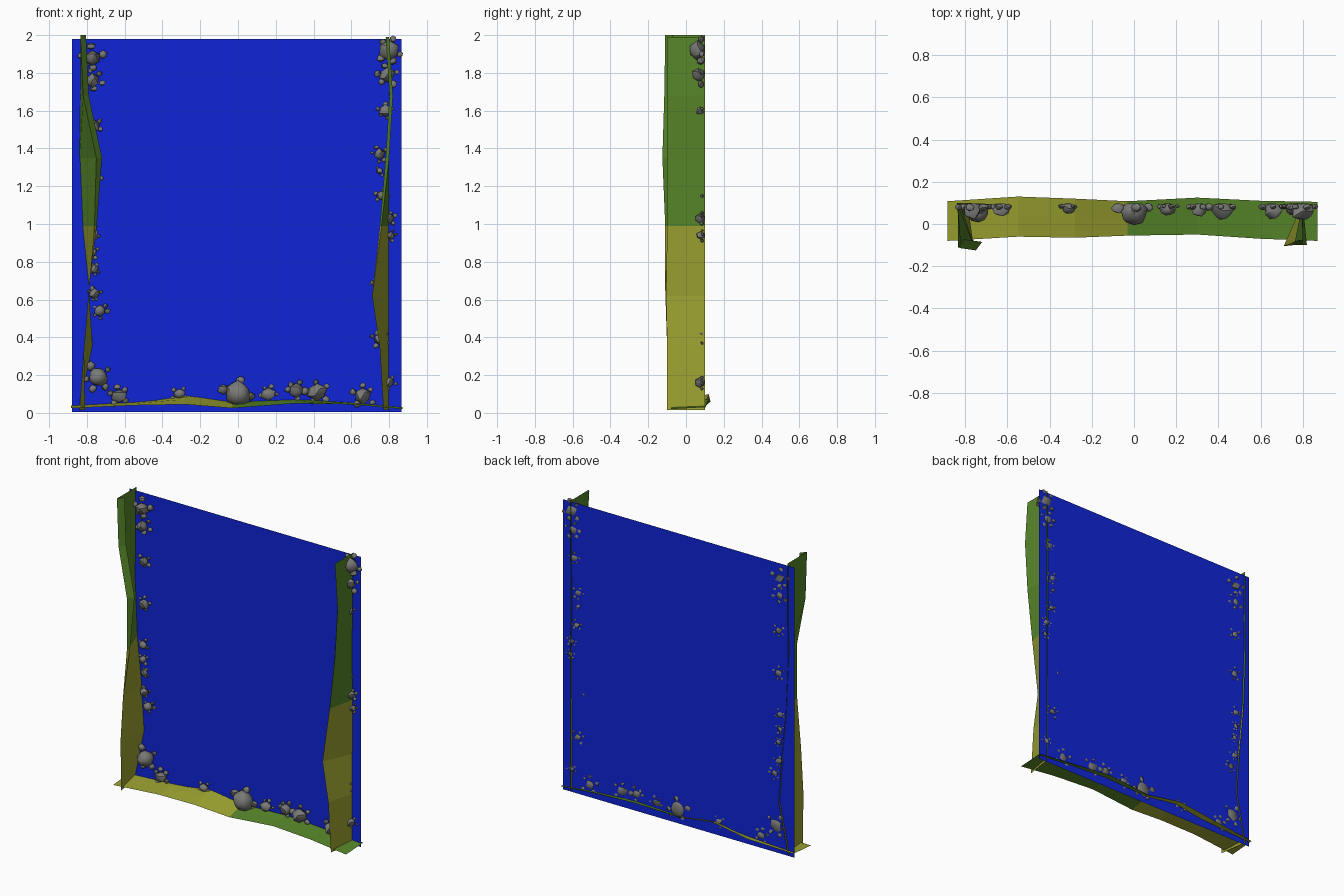
import bpy, bmesh, math, random
from mathutils import Vector

if "Cube" in bpy.data.objects:
    bpy.data.objects.remove(bpy.data.objects["Cube"])

random.seed(4)


def material(name, rgb):
    m = bpy.data.materials.new(name)
    m.diffuse_color = (*rgb, 1)
    m.use_nodes = True
    m.node_tree.nodes["Principled BSDF"].inputs["Base Color"].default_value = m.diffuse_color
    return m


BLUE = material("blue", (0.005, 0.018, 0.68))
GREEN = material("leaf green", (0.095, 0.24, 0.022))
OLIVE = material("olive yellow", (0.33, 0.36, 0.03))
GREY = material("stone grey", (0.19, 0.19, 0.18))
PANEL_Y = 0.09


def finish(bm, name, mats):
    me = bpy.data.meshes.new(name)
    bm.to_mesh(me)
    bm.free()
    ob = bpy.data.objects.new(name, me)
    bpy.context.collection.objects.link(ob)
    for m in mats:
        me.materials.append(m)
    return ob


def ribbon(name, rows, is_green):
    """Sheet lofted through rows of points, coloured in two halves."""
    bm = bmesh.new()
    grid = [[bm.verts.new(p) for p in row] for row in rows]
    for a, b in zip(grid, grid[1:]):
        for i in range(len(a) - 1):
            f = bm.faces.new((a[i], a[i + 1], b[i + 1], b[i]))
            f.material_index = 1 if is_green(f.calc_center_median()) else 0
    return finish(bm, name, (OLIVE, GREEN))


# Flat backing panel
bm = bmesh.new()
bm.faces.new([bm.verts.new((x, PANEL_Y, z)) for x, z in
              ((-0.88, 0.005), (0.865, 0.005), (0.865, 1.98), (-0.88, 1.98))])
finish(bm, "back_panel", [BLUE])

# Side grass strips: z, back edge x, front edge x, front edge y, lip size
left = [(0.015, -0.84, -0.81, -0.10, 0.0), (0.35, -0.77, -0.815, -0.10, 0.0),
        (0.65, -0.79, -0.79, -0.11, 0.0), (0.99, -0.825, -0.76, -0.11, 0.4),
        (1.35, -0.84, -0.75, -0.125, 1.0), (1.68, -0.835, -0.82, -0.115, 1.0),
        (2.0, -0.835, -0.835, -0.11, 1.0)]
right = [(0.015, 0.80, 0.77, -0.10, 0.0), (0.35, 0.80, 0.75, -0.10, 0.0),
         (0.62, 0.80, 0.71, -0.105, 0.0), (0.99, 0.80, 0.76, -0.10, 0.3),
         (1.35, 0.795, 0.80, -0.10, 0.6), (1.68, 0.80, 0.82, -0.10, 0.6),
         (1.99, 0.80, 0.80, -0.10, 0.6)]
for name, data in (("left_grass_strip", left), ("right_grass_strip", right)):
    s = 1 if name.startswith("left") else -1
    rows = [[(b, 0.10, z), (f, fy, z), (f + s * 0.03 * l, fy + 0.04 * l, z)]
            if l else [(b, 0.10, z), (f, fy, z), (f, fy + 0.001, z)]
            for z, b, f, fy, l in data]
    ribbon(name, rows, lambda c: c.z > 0.99)

# Bottom grass strip: x, back y, back z, front y, front z
bottom = [(-0.885, 0.108, 0.04, -0.08, 0.025), (-0.55, 0.13, 0.06, -0.06, 0.04),
          (-0.28, 0.12, 0.10, -0.065, 0.045), (-0.03, 0.108, 0.06, -0.055, 0.025),
          (0.3, 0.125, 0.075, -0.05, 0.05), (0.6, 0.11, 0.055, -0.07, 0.045),
          (0.87, 0.105, 0.03, -0.08, 0.02)]
ribbon("bottom_grass_strip",
       [[(x, by, bz), (x, (by + fy) / 2, (bz + fz) / 2), (x, fy, fz)]
        for x, by, bz, fy, fz in bottom], lambda c: c.x > -0.03)


# Stones half sunk into the panel
def stone(bm, x, z, r, depth, sub):
    made = bmesh.ops.create_icosphere(bm, subdivisions=sub, radius=1)["verts"]
    sx, sz = random.uniform(0.9, 1.1), random.uniform(0.85, 1.05)
    for v in made:
        k = random.uniform(0.88, 1.1)
        p = v.co * k
        y = PANEL_Y - depth * 0.35 + p.y * depth * 0.65
        v.co = Vector((x + p.x * r * sx, min(y, 0.098), z + p.z * r * sz))


stones = [(-.77, 1.88, .05), (-.77, 1.76, .042), (-.76, 1.52, .035), (-.76, 1.23, .035),
          (-.77, .95, .027), (-.77, .85, .025), (-.76, .76, .025), (-.76, .63, .03),
          (-.73, .54, .032), (-.74, .19, .056), (-.63, .09, .04),
          (-.31, .10, .032), (0, .10, .065), (.16, .10, .037), (.31, .12, .04),
          (.42, .11, .052), (.66, .09, .048), (.80, .16, .03), (.75, .39, .035),
          (.71, .69, .012), (.81, .94, .025), (.80, 1.03, .03), (.76, 1.15, .028),
          (.75, 1.28, .02), (.75, 1.37, .033), (.78, 1.60, .033),
          (.79, 1.79, .045), (.80, 1.92, .055)]
bm = bmesh.new()
for x, z, r in stones:
    stone(bm, x, z, r, r * 1.45, 2 if r > 0.055 else 1)
    n = 5 if r > 0.02 else 2
    start = random.uniform(0, 6.28)
    for i in range(n):                      # pebbles around each stone
        a = start + i * math.tau / n + random.uniform(-0.4, 0.4)
        d = r * random.uniform(1.0, 1.3)
        q = r * random.uniform(0.28, 0.5)
        stone(bm, x + d * math.cos(a), max(z + d * math.sin(a), 0.05), q, q * 1.3, 1)
ob = finish(bm, "stones", [GREY])
bpy.context.view_layer.objects.active = ob
ob.select_set(True)
bpy.ops.object.shade_smooth_by_angle(angle=math.radians(45))
